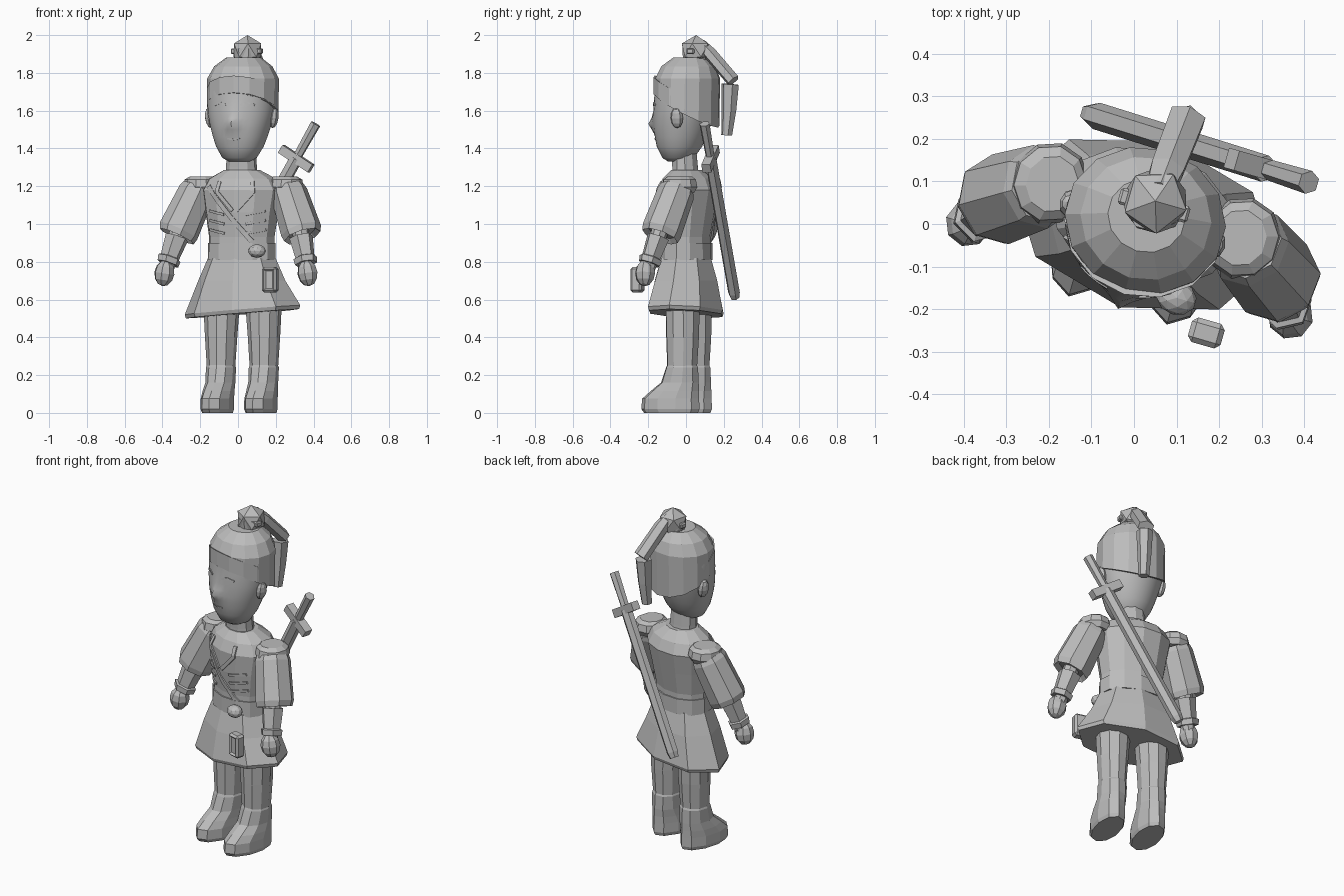
import bpy, bmesh, math
from mathutils import Vector, Matrix
from mathutils.bvhtree import BVHTree

cube = bpy.data.objects.get("Cube")
if cube:
    bpy.data.objects.remove(cube)

grey = bpy.data.materials.new("plain grey")
grey.use_nodes = True
COLOUR = (0.5, 0.5, 0.5, 1)
grey.diffuse_color = COLOUR
grey.node_tree.nodes["Principled BSDF"].inputs["Base Color"].default_value = COLOUR

# The figure stands turned slightly towards its right
TURN = Matrix.Translation((0.02, 0, 0)) @ Matrix.Rotation(math.radians(-16), 4, "Z")


def finish(name, bm, smooth=None):
    bmesh.ops.recalc_face_normals(bm, faces=bm.faces)
    bm.transform(TURN)
    mesh = bpy.data.meshes.new(name)
    bm.to_mesh(mesh)
    bm.free()
    mesh.materials.append(grey)
    ob = bpy.data.objects.new(name, mesh)
    bpy.context.collection.objects.link(ob)
    if smooth:
        bpy.ops.object.select_all(action="DESELECT")
        ob.select_set(True)
        bpy.context.view_layer.objects.active = ob
        bpy.ops.object.shade_smooth_by_angle(angle=math.radians(smooth))
    return ob


def skin(bm, rings):
    """Join rings of points with quads and cap both ends."""
    loops = [[bm.verts.new(p) for p in ring] for ring in rings]
    n = len(loops[0])
    for low, high in zip(loops, loops[1:]):
        for i in range(n):
            j = (i + 1) % n
            bm.faces.new((low[i], low[j], high[j], high[i]))
    bm.faces.new(loops[0][::-1])
    bm.faces.new(loops[-1])


def circle(n, phase=0.5):
    return [(math.cos((i + phase) * math.tau / n), math.sin((i + phase) * math.tau / n))
            for i in range(n)]


def loft(name, rings, n, side=1, smooth=None, tilt=None, phase=0.5, shape=None):
    """Stack flat rings given as (x, y, z, half width, half depth)."""
    bm = bmesh.new()
    skin(bm, [[(side * (x + a * c), y + b * s, z + (tilt(k, a * c, b * s) if tilt else 0))
               for c, s in circle(n, phase)] for k, (x, y, z, a, b) in enumerate(rings)])
    if shape:
        for v in bm.verts:
            shape(v.co)
    return finish(name, bm, smooth)


def tube(name, stops, n, side=1, across=(0, 1, 0), phase=0.5):
    """Sweep along stops given as (x, y, z, half width, half depth)."""
    bm = bmesh.new()
    axis = (Vector(stops[-1][:3]) - Vector(stops[0][:3])).normalized()
    u = axis.cross(Vector(across)).normalized()
    v = axis.cross(u)
    rings = []
    for x, y, z, a, b in stops:
        ring = [Vector((x, y, z)) + u * a * c + v * b * s for c, s in circle(n, phase)]
        rings.append([(side * p.x, p.y, p.z) for p in ring])
    skin(bm, rings)
    return finish(name, bm)


def ball(name, centre, size, tilt=0, detail=None):
    bm = bmesh.new()
    if detail:
        bmesh.ops.create_icosphere(bm, subdivisions=detail, radius=1)
    else:
        bmesh.ops.create_uvsphere(bm, u_segments=8, v_segments=6, radius=1)
    bm.transform(Matrix.Translation(centre) @ Matrix.Rotation(tilt, 4, "Y")
                 @ Matrix.Diagonal((*size, 1)))
    return finish(name, bm)


def block(name, centre, size, bevel=0.012, inset=False):
    bm = bmesh.new()
    bmesh.ops.create_cube(bm, size=1)
    bm.transform(Matrix.Translation(centre) @ Matrix.Diagonal((*size, 1)))
    bmesh.ops.bevel(bm, geom=bm.edges[:], offset=bevel, segments=1, affect="EDGES")
    if inset:
        front = min(bm.faces, key=lambda f: f.calc_center_median().y)
        bmesh.ops.inset_region(bm, faces=[front], thickness=0.014, depth=-0.01)
    return finish(name, bm)


def band_on(name, target, points, width, lift=0.008):
    """Lay a thin band on the front of a part, through points (x, z)."""
    tree = BVHTree.FromPolygons([TURN.inverted() @ v.co for v in target.data.vertices],
                                [p.vertices[:] for p in target.data.polygons])
    path = []
    for (x0, z0), (x1, z1) in zip(points, points[1:]):
        path += [Vector((x0 + (x1 - x0) * t / 8, z0 + (z1 - z0) * t / 8)) for t in range(8)]
    path.append(Vector(points[-1]))
    rings = []
    for i, p in enumerate(path):
        d = (path[min(i + 1, len(path) - 1)] - path[max(i - 1, 0)]).normalized()
        side = Vector((-d.y, d.x)) * width / 2
        ring = []
        for q, out in ((p + side, -0.5), (p + side, 1), (p - side, 1), (p - side, -0.5)):
            hit = tree.ray_cast(Vector((q.x, -1, q.y)), Vector((0, 1, 0)))[0]
            if hit:
                ring.append((hit.x, hit.y - lift * out, hit.z))
        if len(ring) == 4:
            rings.append(ring)
    bm = bmesh.new()
    skin(bm, rings)
    return finish(name, bm)


# Torso, belt, neck and skirt
torso = loft("torso", [(0, 0, 0.83, 0.18, 0.13), (0, 0, 0.93, 0.18, 0.13),
                       (0, 0.005, 1.06, 0.2, 0.15), (0, 0.015, 1.18, 0.22, 0.163),
                       (0, 0.015, 1.24, 0.185, 0.135), (0, 0.005, 1.285, 0.1, 0.085)], 12, phase=0)
loft("belt", [(0, 0, 0.81, 0.187, 0.138), (0, 0, 0.9, 0.186, 0.137)], 12, phase=0)
loft("neck", [(0, 0, 1.22, 0.09, 0.075), (0, -0.005, 1.3, 0.083, 0.07),
              (0, -0.01, 1.38, 0.078, 0.068)], 10)
loft("skirt", [(0.004, 0, 0.525, 0.312, 0.195), (0.004, 0, 0.545, 0.318, 0.203),
               (0, 0, 0.7, 0.24, 0.172), (0, 0, 0.82, 0.186, 0.137)], 8, phase=0,
     tilt=lambda k, x, y: 0.08 * x if k < 2 else 0)

# Collar, sash and cloth folds on the chest
for s in (-1, 1):
    band_on("collar_edge", torso, [(s * 0.09, 1.225), (s * 0.1, 1.17), (s * 0.01, 1.07)], 0.02)
    for z in (0.95, 1.0, 1.05):
        band_on("cloth_fold", torso, [(s * 0.155, z + 0.02), (s * 0.06, z)], 0.014)
band_on("chest_sash", torso, [(-0.16, 1.2), (0.12, 0.87)], 0.025)
ball("belt_knot", (0.125, -0.145, 0.857), (0.048, 0.04, 0.036), detail=2)
block("hip_pouch", (0.215, -0.205, 0.705), (0.08, 0.06, 0.135), inset=True)

# Legs, boots, arms and shoulders
for s, which in ((1, "left"), (-1, "right")):
    loft(which + "_leg", [(0.118, 0.012, 0.2, 0.072, 0.08), (0.118, 0.015, 0.4, 0.085, 0.09),
                          (0.115, 0.015, 0.62, 0.1, 0.095)], 10, s)
    loft(which + "_boot", [(0.12, -0.048, 0, 0.075, 0.148), (0.12, -0.052, 0.02, 0.082, 0.16),
                           (0.12, -0.05, 0.075, 0.082, 0.157),
                           (0.12, -0.028, 0.115, 0.08, 0.133),
                           (0.118, 0, 0.16, 0.077, 0.104),
                           (0.118, 0.012, 0.24, 0.079, 0.088),
                           (0.118, 0.012, 0.255, 0.073, 0.081)], 10, s)
    tube(which + "_sleeve", [(0.245, 0.025, 1.19, 0.088, 0.09), (0.255, 0.018, 1.165, 0.098, 0.1),
                             (0.337, -0.036, 0.965, 0.11, 0.107), (0.346, -0.044, 0.935, 0.1, 0.1),
                             (0.34, -0.038, 0.955, 0.075, 0.075)], 8, s)
    loft(which + "_shoulder_pad", [(0.235, 0.032, 1.165, 0.075, 0.08),
                                   (0.235, 0.032, 1.195, 0.092, 0.098),
                                   (0.235, 0.032, 1.235, 0.085, 0.09),
                                   (0.23, 0.032, 1.252, 0.062, 0.067)], 10, s)
    tube(which + "_forearm", [(0.335, -0.045, 0.97, 0.045, 0.045),
                              (0.385, -0.1, 0.76, 0.038, 0.038)], 8, s)
    tube(which + "_bracer", [(0.342, -0.055, 0.93, 0.064, 0.062),
                             (0.372, -0.085, 0.825, 0.052, 0.052),
                             (0.374, -0.087, 0.82, 0.064, 0.064),
                             (0.38, -0.093, 0.79, 0.06, 0.06)], 6, s)
    ball(which + "_hand", (s * 0.394, -0.112, 0.74), (0.055, 0.055, 0.07), -s * 0.15)
    ball(which + "_ear", (s * 0.176, 0, 1.562), (0.026, 0.034, 0.055), s * 0.15)


# Head with a drawn-out nose, eyes and mouth
def draw_nose(p):
    if p.y < 0:
        p.y -= 0.035 * math.exp(-(p.x / 0.028) ** 2 - ((p.z - 1.53) / 0.035) ** 2)


head = loft("head", [(0, -0.045, 1.33, 0.055, 0.05), (0, -0.043, 1.35, 0.092, 0.083),
                     (0, -0.036, 1.41, 0.127, 0.12), (0, -0.03, 1.46, 0.145, 0.135),
                     (0, -0.025, 1.5, 0.157, 0.147), (0, -0.021, 1.53, 0.165, 0.152),
                     (0, -0.016, 1.56, 0.172, 0.157), (0, -0.01, 1.6, 0.179, 0.162),
                     (0, 0, 1.7, 0.184, 0.165), (0, 0, 1.77, 0.175, 0.16)],
            36, smooth=50, phase=0, shape=draw_nose)
for s in (-1, 1):
    band_on("eye_line", head, [(s * 0.04, 1.63), (s * 0.075, 1.642), (s * 0.11, 1.63)], 0.01, 0.004)
band_on("mouth", head, [(-0.035, 1.452), (0, 1.447), (0.035, 1.452)], 0.008, 0.004)

# Cap, low at the back and high over the brow, with a brow band
loft("cap", [(0.004, 0.006, 1.6, 0.191, 0.172), (0.004, 0.01, 1.77, 0.191, 0.172),
             (0.004, 0.015, 1.835, 0.155, 0.145), (0.004, 0.022, 1.882, 0.092, 0.087)], 14,
     tilt=lambda k, x, y: -0.52 * y if k == 0 else 0)
loft("brow_band", [(0.004, 0, 1.61, 0.19, 0.171), (0.004, 0, 1.7, 0.19, 0.171)], 14,
     tilt=lambda k, x, y: -0.5 * y)

# Hair knot, its tie and the two-part tail
loft("knot_base", [(0.012, 0.055, 1.86, 0.065, 0.065), (0.012, 0.055, 1.93, 0.07, 0.07)], 8)
ball("hair_knot", (0.014, 0.06, 1.92), (0.085, 0.085, 0.08), detail=1)
for s in (-1, 1):
    block("knot_tie", (0.014 + s * 0.07, 0.05, 1.915), (0.03, 0.04, 0.03), 0.006)
tube("tail_upper", [(0.015, 0.085, 1.955, 0.028, 0.035), (0.02, 0.14, 1.9, 0.036, 0.045),
                    (0.032, 0.27, 1.758, 0.036, 0.048)], 6, across=(1, 0, 0), phase=0)
tube("tail_lower", [(0.032, 0.252, 1.74, 0.045, 0.048), (0.03, 0.245, 1.6, 0.038, 0.04),
                    (0.028, 0.232, 1.47, 0.03, 0.03)], 6)

# Sword slung across the back
TOP, TIP = Vector((0.349, 0.202, 1.53)), Vector((-0.19, 0.215, 0.61))


def along(t, a, b):
    return (*TOP.lerp(TIP, t), a, b)


tube("sword_grip", [along(0, 0.028, 0.028), along(0.2, 0.024, 0.024)], 6)
tube("sword_sheath", [along(0.2, 0.036, 0.032), along(0.97, 0.036, 0.032),
                      along(1, 0.028, 0.024)], 6)
guard = TOP.lerp(TIP, 0.2)
reach = Vector((0.082, 0, -0.052))
tube("sword_guard", [(*(guard - reach), 0.034, 0.034), (*(guard + reach), 0.034, 0.034)], 4)
